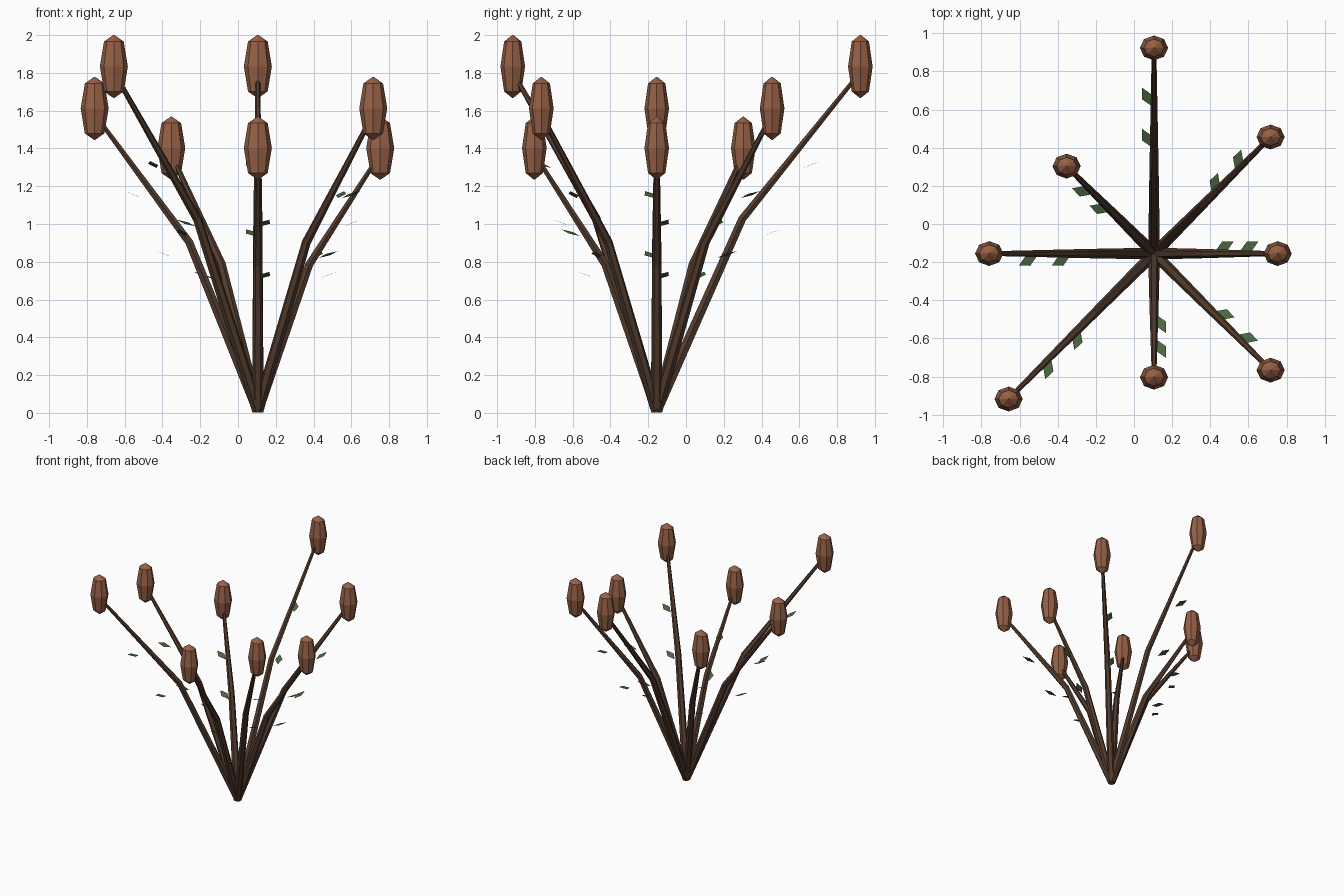
import bpy, bmesh, math
from mathutils import Vector

if "Cube" in bpy.data.objects:
    bpy.data.objects.remove(bpy.data.objects["Cube"])

def material(name, rgb):
    m = bpy.data.materials.new(name)
    m.diffuse_color = (*rgb, 1)
    m.use_nodes = True
    m.node_tree.nodes["Principled BSDF"].inputs["Base Color"].default_value = m.diffuse_color
    return m

BARK = material("dark bark", (0.089, 0.046, 0.027))
HEAD = material("seed brown", (0.305, 0.118, 0.062))
LEAF = material("leaf green", (0.070, 0.138, 0.052))

BASE = Vector((0.105, -0.155, 0.012))
# reach and height of the head centre: short, middle, tall
SIZES = [(0.648, 1.402), (0.864, 1.612), (1.078, 1.834)]

def finish(name, bm, mat):
    bmesh.ops.recalc_face_normals(bm, faces=bm.faces)
    me = bpy.data.meshes.new(name)
    bm.to_mesh(me)
    bm.free()
    me.materials.append(mat)
    ob = bpy.data.objects.new(name, me)
    bpy.context.collection.objects.link(ob)

def skin(bm, rings):
    """Join rings of vertices with quads and cap both ends."""
    n = len(rings[0])
    for a, b in zip(rings, rings[1:]):
        for i in range(n):
            j = (i + 1) % n
            bm.faces.new((a[i], a[j], b[j], b[i]))
    bm.faces.new(rings[0])
    bm.faces.new(rings[-1])

def stem(name, pts, radii, side, n=6):
    bm = bmesh.new()
    rings = []
    for k, (p, r) in enumerate(zip(pts, radii)):
        d = (pts[min(k + 1, len(pts) - 1)] - pts[max(k - 1, 0)]).normalized()
        up = side.cross(d)
        rings.append([bm.verts.new(p + r * (math.cos(t) * side + math.sin(t) * up))
                      for t in (2 * math.pi * i / n for i in range(n))])
    skin(bm, rings)
    finish(name, bm, BARK)

def seed_head(name, c, n=8):
    bm = bmesh.new()
    rings = []
    for r, z in [(0.004, -0.166), (0.052, -0.132), (0.074, 0), (0.052, 0.132), (0.004, 0.166)]:
        rings.append([bm.verts.new(c + Vector((r * math.cos(t), 0.88 * r * math.sin(t), z)))
                      for t in (2 * math.pi * i / n for i in range(n))])
    skin(bm, rings)
    finish(name, bm, HEAD)

def leaf(name, c, out, side):
    bm = bmesh.new()
    shape = [(-0.047, -0.024, -0.018), (0.012, -0.026, 0.004),
             (0.047, 0.024, 0.018), (-0.012, 0.026, -0.004)]
    v = [bm.verts.new(c + u * out + w * side + Vector((0, 0, z))) for u, w, z in shape]
    bm.faces.new(v)
    finish(name, bm, LEAF)

# Eight stems around the root, each with a seed head and two leaves
for i in range(8):
    a = i * math.pi / 4
    out = Vector((math.cos(a), math.sin(a), 0))
    side = Vector((-math.sin(a), math.cos(a), 0))
    reach, height = SIZES[i % 3]
    foot = Vector((BASE.x, BASE.y, 0))
    centre = foot + out * reach + Vector((0, 0, height))
    bend = foot + out * reach * 0.42 + Vector((0, 0, height * 0.56))
    tip = centre - Vector((0, 0, 0.03))
    stem(f"stem_{i}", [BASE, bend, tip], [0.031, 0.024, 0.012], side)
    seed_head(f"seed_head_{i}", centre)
    for k, (f, h) in enumerate([(0.55, 0.52), (0.75, 0.717)]):
        c = foot + out * (reach * f + 0.013) + side * 0.038 + Vector((0, 0, height * h))
        leaf(f"leaf_{i}_{k}", c, out, side)
